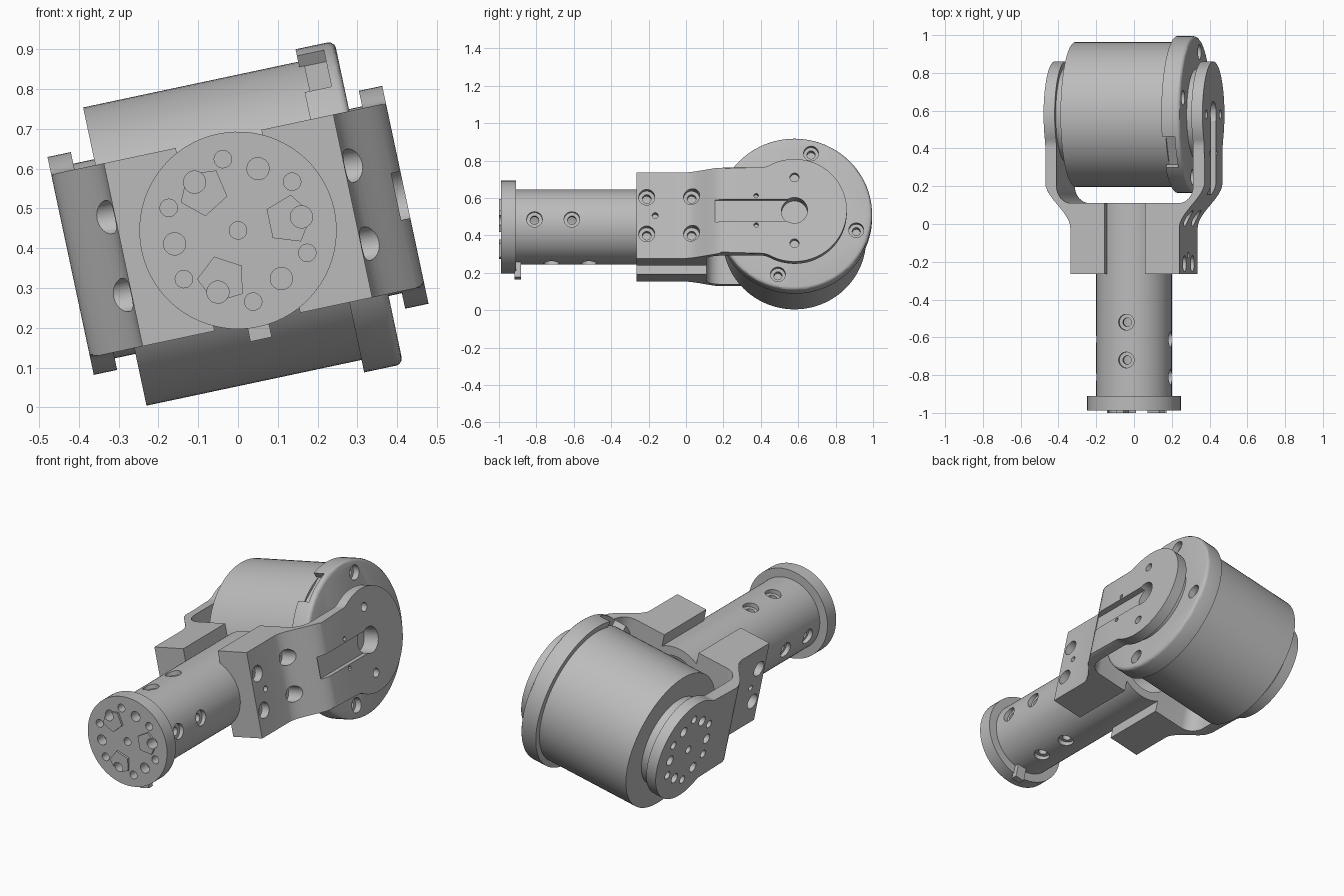
import bpy, bmesh
from math import sin, cos, pi, radians
from mathutils import Matrix, Vector

if "Cube" in bpy.data.objects:
    bpy.data.objects.remove(bpy.data.objects["Cube"])

grey = bpy.data.materials.new("machined grey")
grey.use_nodes = True
grey.diffuse_color = (0.5, 0.5, 0.5, 1)
grey.node_tree.nodes["Principled BSDF"].inputs["Base Color"].default_value = (0.5, 0.5, 0.5, 1)

# Local frame: x = joint axis, y = tube axis; everything is rolled at the end
ROLL = Matrix.Translation((0, 0, 0.445)) @ Matrix.Rotation(radians(-12), 4, 'Y')
JOINT_Y = 0.58
X, Y, Z = Vector((1, 0, 0)), Vector((0, 1, 0)), Vector((0, 0, 1))
parts = []


def to_object(name, bm):
    bmesh.ops.recalc_face_normals(bm, faces=bm.faces)
    mesh = bpy.data.meshes.new(name)
    bm.to_mesh(mesh)
    bm.free()
    ob = bpy.data.objects.new(name, mesh)
    bpy.context.collection.objects.link(ob)
    return ob


def bevel_end(bm, axis, level, offset, segments):
    edges = [e for e in bm.edges if all(abs(v.co.dot(axis) - level) < 1e-4 for v in e.verts)]
    bmesh.ops.bevel(bm, geom=edges, offset=offset, segments=segments, profile=0.5, affect='EDGES')


def cyl(name, start, end, radius, sides=32, bevel=0, segments=2):
    start, end = Vector(start), Vector(end)
    axis = end - start
    m = Matrix.Translation((start + end) / 2) @ axis.to_track_quat('Z', 'Y').to_matrix().to_4x4()
    bm = bmesh.new()
    bmesh.ops.create_cone(bm, cap_ends=True, segments=sides, radius1=radius, radius2=radius,
                          depth=axis.length, matrix=m)
    if bevel:
        n = axis.normalized()
        bevel_end(bm, n, end.dot(n), bevel, segments)
    return to_object(name, bm)


def box(name, centre, size, turn=0):
    bm = bmesh.new()
    m = Matrix.Translation(centre) @ Matrix.Rotation(turn, 4, 'X') @ Matrix.Diagonal((*size, 1))
    bmesh.ops.create_cube(bm, size=1, matrix=m)
    return to_object(name, bm)


def prism(name, points, place, low, high, bevel=None):
    bm = bmesh.new()
    rings = [[bm.verts.new(place(a, b, t)) for a, b in points] for t in (low, high)]
    for ring in rings:
        bm.faces.new(ring)
    for i in range(len(points)):
        j = (i + 1) % len(points)
        bm.faces.new((rings[0][i], rings[0][j], rings[1][j], rings[1][i]))
    if bevel:
        bevel_end(bm, X, high, bevel, 2)
    return to_object(name, bm)


def carve(ob, cutters, operation='DIFFERENCE'):
    for c in cutters:
        c.hide_render = True
        mod = ob.modifiers.new("cut", 'BOOLEAN')
        mod.operation, mod.object, mod.solver = operation, c, 'EXACT'
    bpy.context.view_layer.update()
    mesh = bpy.data.meshes.new_from_object(ob.evaluated_get(bpy.context.evaluated_depsgraph_get()))
    ob.modifiers.clear()
    ob.data = mesh
    for c in cutters:
        bpy.data.objects.remove(c)
    return ob


def screw_hole(point, direction, radius, depth, deeper):
    # counterbore with a narrower hole below it; point lies on the floor of the bore
    p, d = Vector(point), Vector(direction)
    return [cyl("bore", p, p + d * depth, radius, 24),
            cyl("thread", p - d * deeper, p + d * depth / 2, radius * 0.55, 16)]


def bolt_circle(place, low, high):
    # twelve holes on two alternating radii, plus the centre hole
    cutters = [cyl("hole", place(0, 0, low), place(0, 0, high), 0.022, 20)]
    for i in range(12):
        r, size = (0.163, 0.028) if i % 2 == 0 else (0.183, 0.022)
        a, b = r * cos(i * pi / 6), r * sin(i * pi / 6)
        cutters.append(cyl("hole", place(a, b, low), place(a, b, high), size, 20))
    return cutters


# Tube with counterbored holes on four sides
tube = cyl("tube", (0, -0.92, 0), (0, 0.11, 0), 0.2, 72)
cuts = [cyl("bore", (0, -0.9, 0), (0, 0.2, 0), 0.15, 48)]
for d, ys in ((X, (-0.61, -0.81)), (Z, (-0.52, -0.72))):
    for s in (1, -1):
        for y in ys:
            cuts += screw_hole(d * s * 0.175 + Y * y, d * s, 0.042, 0.1, 0.06)
parts.append(carve(tube, cuts))

# Round end flange with bolt circle, three raised bosses and a locating tab
on_end = lambda a, b, t: Vector((a, t, b))
flange = cyl("end_flange", (0, -0.91, 0), (0, -0.988, 0), 0.248, 72)
parts.append(carve(flange, bolt_circle(on_end, -1.05, -0.93)))
for i in range(3):
    turn = i * 2 * pi / 3
    shape = [(0.13 + 0.06 * cos(k * 2 * pi / 5), 0.063 * sin(k * 2 * pi / 5)) for k in range(5)]
    shape = [(a * cos(turn) - b * sin(turn), a * sin(turn) + b * cos(turn)) for a, b in shape]
    boss = prism("flange_boss", shape, on_end, -1.0, -0.985)
    hole = on_end(0.163 * cos(turn), 0.163 * sin(turn), -1.05)
    parts.append(carve(boss, [cyl("hole", hole, hole + Y * 0.1, 0.028, 20)]))
parts.append(box("locating_tab", (0, -0.9, -0.235), (0.055, 0.035, 0.09)))

# Motor body, hubs and the wider rotor flange
at = lambda x, dy=0, z=0: Vector((x, JOINT_Y + dy, z))
parts.append(cyl("motor_body", at(0.25), at(-0.3165), 0.383, 96))
parts.append(cyl("left_hub", at(-0.3), at(-0.375), 0.25, 64))
parts.append(cyl("right_hub", at(0.3), at(0.375), 0.24, 64))
rotor = cyl("rotor_flange", at(0.236), at(0.336), 0.415, 96, 0.018, 3)
tilt = radians(29.5)
cuts = [box("notch", at(0.265, -sin(tilt) * 0.42, cos(tilt) * 0.42), (0.08, 0.19, 0.1), tilt)]
for k in range(4):
    a = radians(75 + 90 * k)
    cuts += screw_hole(at(0.3, 0.342 * cos(a), 0.342 * sin(a)), X, 0.04, 0.1, 0.045)
parts.append(carve(rotor, cuts))

# Arm shapes: the bent side profile and the rounded face outline
bend = [(0.11, -0.265), (0.295, -0.265)]
for k in range(13):
    t = k / 12
    bend.append((0.295 + 0.136 * t * t * (3 - 2 * t), -0.02 + 0.24 * t))
bend += [(0.431, 0.9), (0.37, 0.9)]
bend += [(0.29 + 0.08 * cos(k * pi / 16), 0.2 - 0.09 * sin(k * pi / 16)) for k in range(9)]
bend.append((0.11, 0.11))

half = [(-0.3, 0.235)]
for k in range(5):
    a = radians(-90 + 7 * k)
    half.append((0.401 + 0.1 * cos(a), 0.335 + 0.1 * sin(a)))
half += [(JOINT_Y + 0.28 * cos(radians(a)), 0.28 * sin(radians(a))) for a in range(116, 0, -4)]
outline = half + [(JOINT_Y + 0.28, 0)] + [(y, -z) for y, z in reversed(half)]

for side, s in (("left", 1), ("right", -1)):
    arm = prism(side + "_arm", bend, lambda a, b, t: Vector((a, b, t)), -0.4, 0.4)
    face = prism("outline", outline, lambda a, b, t: Vector((t, a, b)), 0.05, 0.43, 0.022)
    carve(arm, [face], 'INTERSECT')
    # seat for the tube and clamp screws
    cuts = [cyl("seat", (0, -0.5, 0), (0, 0.3, 0), 0.2, 72)]
    for y in (-0.21, 0.03):
        for z in (-0.1, 0.1):
            cuts += screw_hole((0.25, y, z), X, 0.043, 0.25, 0.04)
    cuts.append(cyl("pin_hole", (0.25, -0.165, 0), (0.4, -0.165, 0), 0.016, 16))
    if s == 1:
        # cable groove, centre opening and small holes
        cuts.append(box("groove", (0.45, 0.355, 0), (0.1, 0.4, 0.12)))
        cuts.append(cyl("opening", at(0.35), at(0.5), 0.07, 40))
        for z in (-0.18, 0.18):
            cuts.append(cyl("hole", at(0.39, 0, z), at(0.5, 0, z), 0.024, 20))
        for z in (-0.08, 0.08):
            cuts.append(cyl("hole", at(0.39, -0.205, z), at(0.5, -0.205, z), 0.012, 12))
    else:
        cuts += bolt_circle(lambda a, b, t: at(t, a, b), 0.385, 0.5)
    carve(arm, cuts)
    if s == -1:
        arm.data.transform(Matrix.Diagonal((-1, 1, 1, 1)))
        arm.data.flip_normals()
    parts.append(arm)

# Deepen the opening into the hub, then roll, colour and shade all parts
hub = next(p for p in parts if p.name == "right_hub")
carve(hub, [cyl("opening", at(0.34), at(0.5), 0.07, 40)])
bpy.ops.object.select_all(action='DESELECT')
for p in parts:
    p.data.transform(ROLL)
    p.data.materials.clear()
    p.data.materials.append(grey)
    p.data.polygons.foreach_set("material_index", [0] * len(p.data.polygons))
    p.select_set(True)
bpy.context.view_layer.objects.active = parts[0]
bpy.ops.object.shade_smooth_by_angle(angle=radians(30))
